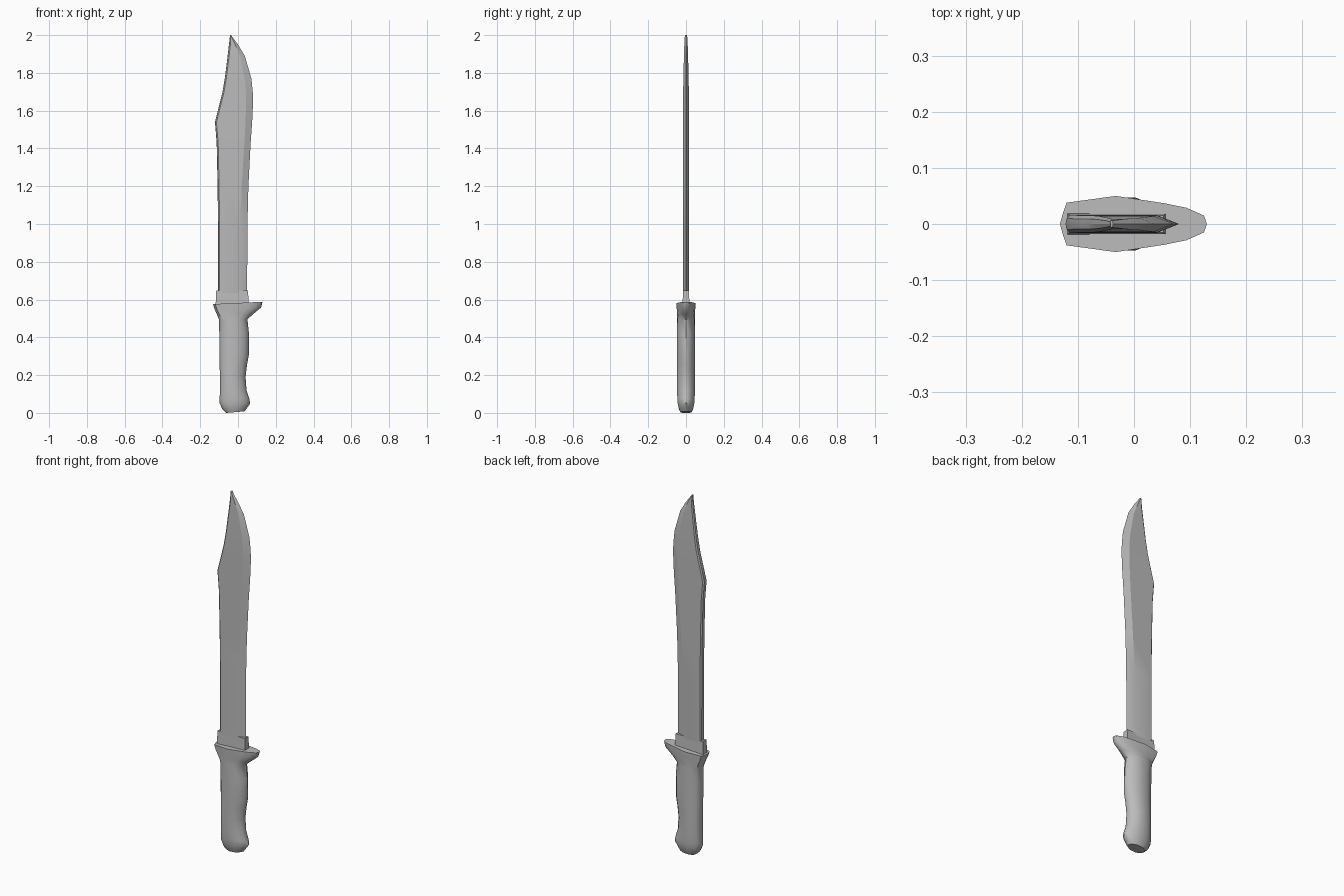
import bpy, bmesh, math

cube = bpy.data.objects.get("Cube")
if cube:
    bpy.data.objects.remove(cube)

grey = bpy.data.materials.new("plain grey")
grey.use_nodes = True
colour = (0.5, 0.5, 0.5, 1)
grey.diffuse_color = colour
grey.node_tree.nodes["Principled BSDF"].inputs["Base Color"].default_value = colour


def loft(name, rings, angle):
    """Skin a stack of closed rings, cap both ends and shade it."""
    bm = bmesh.new()
    loops = [[bm.verts.new(p) for p in ring] for ring in rings]
    for a, b in zip(loops, loops[1:]):
        for i in range(len(a)):
            j = (i + 1) % len(a)
            bm.faces.new((a[i], a[j], b[j], b[i]))
    bm.faces.new(loops[0][::-1])
    bm.faces.new(loops[-1])
    bmesh.ops.recalc_face_normals(bm, faces=bm.faces)
    mesh = bpy.data.meshes.new(name)
    bm.to_mesh(mesh)
    bm.free()
    mesh.materials.append(grey)
    obj = bpy.data.objects.new(name, mesh)
    bpy.context.collection.objects.link(obj)
    bpy.ops.object.select_all(action='DESELECT')
    obj.select_set(True)
    bpy.context.view_layer.objects.active = obj
    bpy.ops.object.shade_smooth_by_angle(angle=math.radians(angle))
    return obj


def mirrored(half):
    """Close a half outline whose first and last points lie on y = 0."""
    return half + [(x, -y, z) for x, y, z in half[-2:0:-1]]


# Blade: height, spine x, bevel line x, cutting edge x, half thickness
blade = [
    (0.58, -0.105, 0.00, 0.048, 0.016),
    (1.00, -0.106, 0.01, 0.050, 0.016),
    (1.20, -0.108, 0.02, 0.055, 0.016),
    (1.43, -0.113, 0.034, 0.067, 0.016),
    (1.54, -0.122, 0.04, 0.075, 0.016),
    (1.65, -0.094, 0.043, 0.08, 0.015),
    (1.70, -0.082, 0.042, 0.078, 0.015),
    (1.77, -0.07, 0.035, 0.071, 0.014),
    (1.89, -0.055, 0.01, 0.036, 0.011),
    (1.95, -0.048, -0.015, 0.0, 0.009),
    (2.00, -0.042, -0.039, -0.037, 0.006),
]
rings = []
for z, spine, bevel, edge, t in blade:
    chamfer = min(0.008, (bevel - spine) * 0.3)
    rings.append(mirrored([(spine, 0, z), (spine + chamfer * 0.2, t * 0.6, z),
                           (spine + chamfer, t, z), (bevel, t, z), (edge, 0, z)]))
loft("blade", rings, 20)

# Collar clamping the blade root, tapering upwards
loft("blade_collar", [[(x0, -t, z), (x1, -t, z), (x1, t, z), (x0, t, z)]
                      for z, x0, x1, t in ((0.56, -0.119, 0.057, 0.019),
                                           (0.648, -0.115, 0.053, 0.0155))], 20)

# Grip and guard: section runs from back to front as (position, width)
grip_section = [(0, 0), (.03, .4), (.1, .7), (.33, 1), (.65, 1), (.85, .7), (.96, .35), (1, 0)]
guard_section = [(0, 0), (.02, .38), (.045, .76), (.38, 1), (.71, .74), (.86, .58), (.98, .3), (1, 0)]
# height, back x, front x, half width, guard share
stations = [
    (0.008, -0.062, 0.035, 0.030, 0),
    (0.022, -0.082, 0.048, 0.038, 0),
    (0.05, -0.097, 0.065, 0.044, 0),
    (0.075, -0.097, 0.060, 0.046, 0),
    (0.12, -0.096, 0.045, 0.047, 0),
    (0.19, -0.096, 0.040, 0.047, 0),
    (0.25, -0.097, 0.047, 0.047, 0),
    (0.31, -0.098, 0.058, 0.047, 0),
    (0.42, -0.099, 0.058, 0.047, 0),
    (0.495, -0.101, 0.050, 0.047, 0.1),
    (0.52, -0.110, 0.080, 0.047, 0.5),
    (0.552, -0.123, 0.122, 0.049, 0.9),
    (0.582, -0.132, 0.130, 0.050, 1),
]
rings = []
for z, back, front, width, share in stations:
    half = []
    for (p, w), (q, v) in zip(grip_section, guard_section):
        p += (q - p) * share
        w += (v - w) * share
        half.append((back + (front - back) * p, width * w,
                     z + 0.012 * (p - 0.5) * share - 0.008 * (0.5 - p) * (1 - share) * (z < 0.03)))
    rings.append(mirrored(half))
# Level the butt so the model stands on the ground
lowest = min(p[2] for p in rings[0])
rings[0] = [(x, y, z - lowest) for x, y, z in rings[0]]
loft("handle_with_guard", rings, 40)
